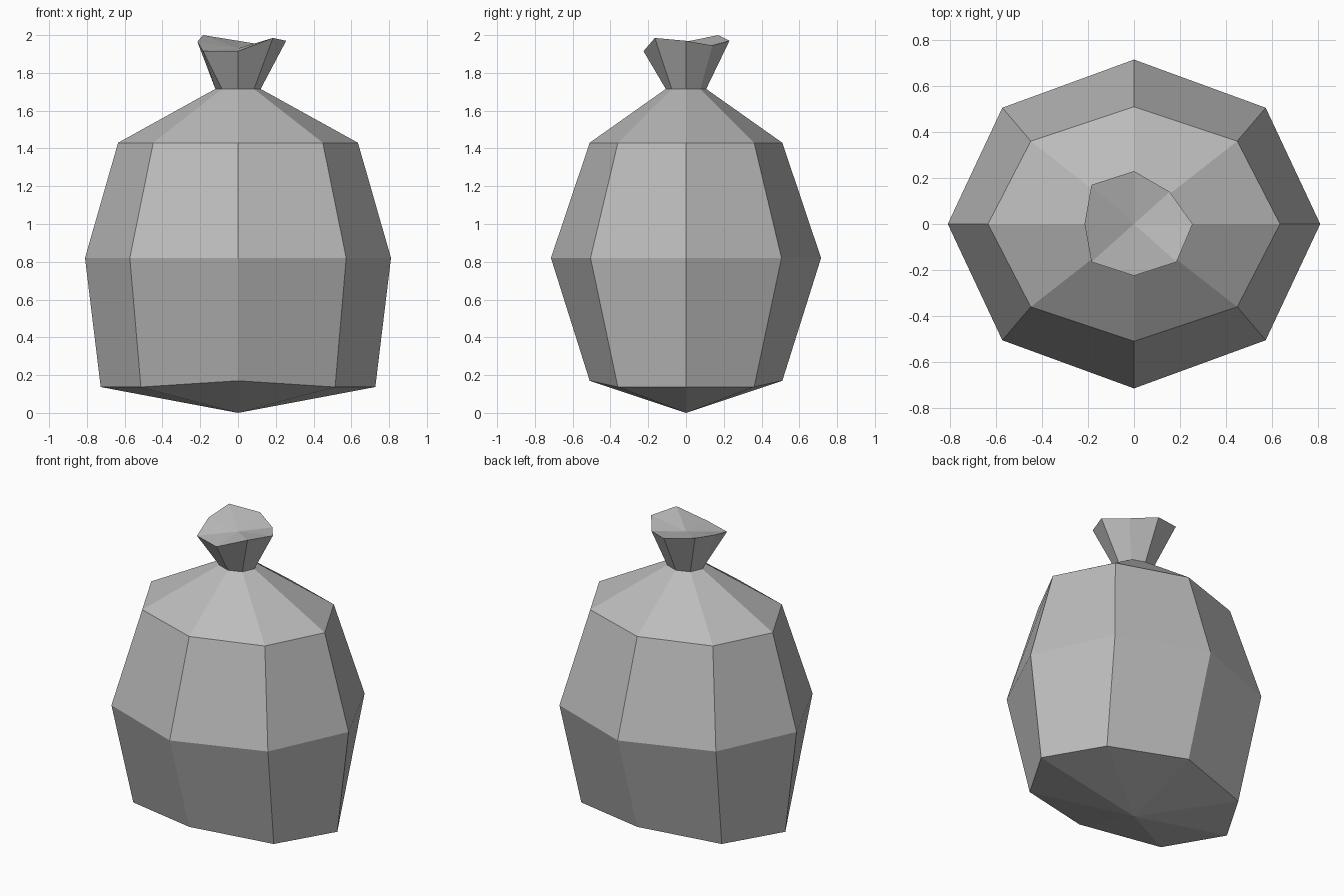
import bpy, bmesh
from math import cos, sin, pi

if "Cube" in bpy.data.objects:
    bpy.data.objects.remove(bpy.data.objects["Cube"], do_unlink=True)

grey = bpy.data.materials.new("sack grey")
grey.use_nodes = True
colour = (0.5, 0.5, 0.5, 1)
grey.diffuse_color = colour
grey.node_tree.nodes["Principled BSDF"].inputs["Base Color"].default_value = colour

SIDES = 8


def ring(rx, ry, z):
    angles = [2 * pi * i / SIDES for i in range(SIDES)]
    return [(rx * cos(a), ry * sin(a), z) for a in angles]


def skin(name, rings, bottom=None, top=None):
    """Join rings with quads and close the ends with fans."""
    bm = bmesh.new()
    loops = [[bm.verts.new(p) for p in r] for r in rings]
    for low, high in zip(loops, loops[1:]):
        for i in range(SIDES):
            j = (i + 1) % SIDES
            bm.faces.new((low[i], low[j], high[j], high[i]))
    for tip, loop in ((bottom, loops[0]), (top, loops[-1])):
        if tip:
            v = bm.verts.new(tip)
            for i in range(SIDES):
                bm.faces.new((v, loop[i], loop[(i + 1) % SIDES]))
    bmesh.ops.recalc_face_normals(bm, faces=bm.faces)
    mesh = bpy.data.meshes.new(name)
    bm.to_mesh(mesh)
    bm.free()
    mesh.materials.append(grey)
    ob = bpy.data.objects.new(name, mesh)
    bpy.context.collection.objects.link(ob)
    return ob


# Base ring, lifted slightly at the front and back
base = [(x, y, 0.17 if abs(x) < 0.01 else 0.137) for x, y, z in ring(0.727, 0.51, 0)]
neck = ring(0.12, 0.107, 1.715)

# Uneven gathered rim above the tie
rim = [(0.255, 0, 1.97), (0.155, 0.14, 1.945), (0, 0.23, 1.97), (-0.185, 0.17, 2.0),
       (-0.215, 0, 1.965), (-0.185, -0.165, 1.915), (0, -0.225, 1.915), (0.185, -0.165, 1.985)]

# Whole sack: pointed base, bulging body, pinched neck, dished top
skin("sack", [base, ring(0.81, 0.715, 0.82), ring(0.635, 0.51, 1.43), neck, rim],
     bottom=(0, 0, 0), top=(0, 0, 1.93))
